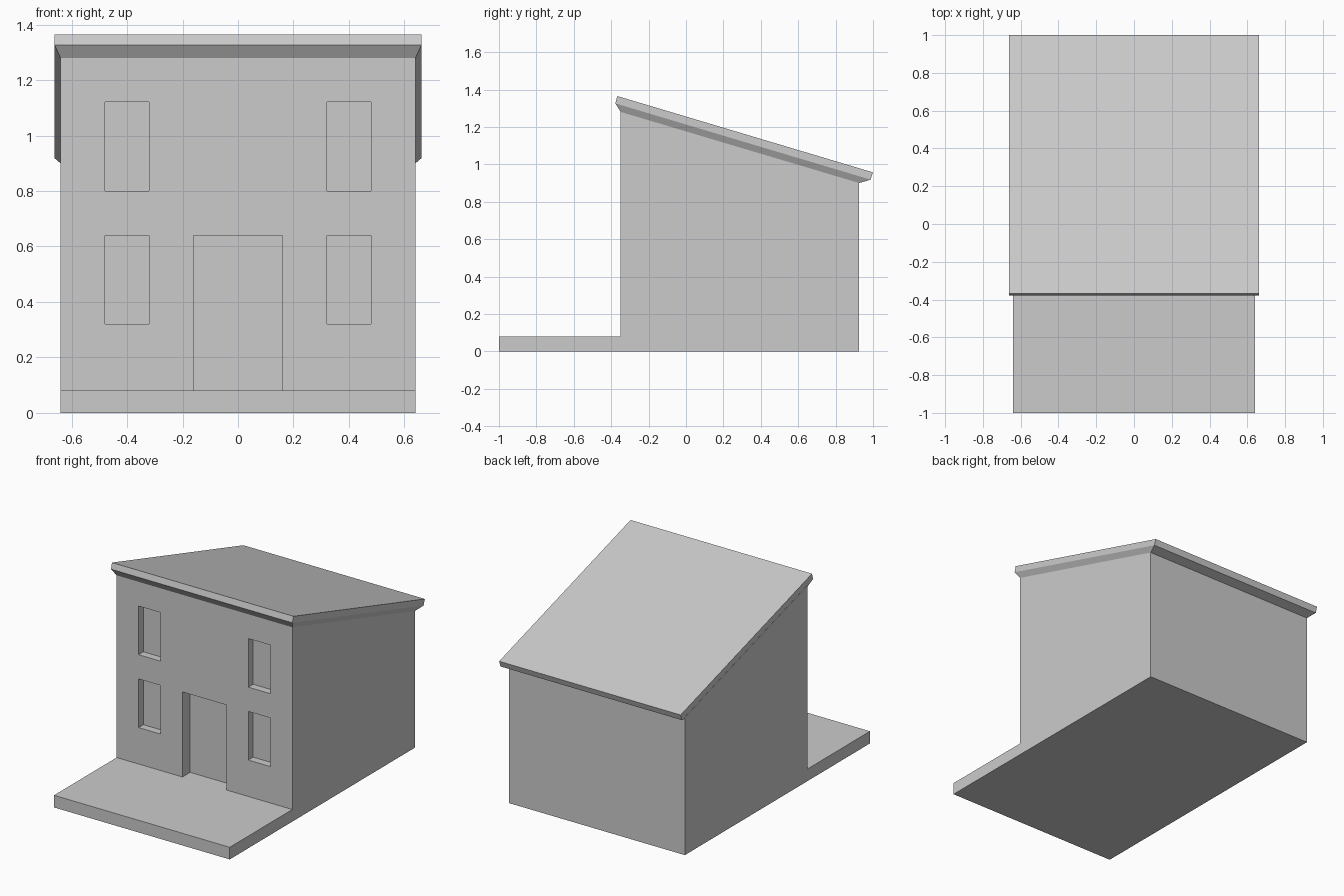
import bpy, bmesh

if "Cube" in bpy.data.objects:
    bpy.data.objects.remove(bpy.data.objects["Cube"])

FRONT, BACK, HALF = -0.349, 0.926, 0.64


def link(name, bm):
    bmesh.ops.recalc_face_normals(bm, faces=bm.faces)
    mesh = bpy.data.meshes.new(name)
    bm.to_mesh(mesh)
    bm.free()
    obj = bpy.data.objects.new(name, mesh)
    bpy.context.collection.objects.link(obj)
    return obj


def loft(name, rings):
    """Closed solid through rings of matching points."""
    bm = bmesh.new()
    loops = [[bm.verts.new(p) for p in ring] for ring in rings]
    for a, b in zip(loops, loops[1:]):
        for i in range(len(a)):
            j = (i + 1) % len(a)
            bm.faces.new((a[i], a[j], b[j], b[i]))
    bm.faces.new(loops[0])
    bm.faces.new(loops[-1])
    return link(name, bm)


def box(name, x0, x1, y0, y1, z0, z1):
    return loft(name, [[(x0, y0, z), (x1, y0, z), (x1, y1, z), (x0, y1, z)]
                       for z in (z0, z1)])


def recess(target, x0, x1, z0, z1, depth):
    cutter = box("recess_cutter", x0, x1, FRONT - 0.1, FRONT + depth, z0, z1)
    cutter.hide_render = True
    mod = target.modifiers.new("recess", "BOOLEAN")
    mod.operation, mod.solver, mod.object = "DIFFERENCE", "EXACT", cutter
    bpy.context.view_layer.objects.active = target
    bpy.ops.object.modifier_apply(modifier=mod.name)
    bpy.data.objects.remove(cutter)


# Walls and front terrace share one side profile
profile = [(-1, 0), (BACK, 0), (BACK, 0.90), (FRONT, 1.28), (FRONT, 0.08), (-1, 0.08)]
walls = loft("walls_and_terrace",
             [[(x, y, z) for y, z in profile] for x in (-HALF, HALF)])

# Doorway and four windows
recess(walls, -0.16, 0.16, 0.08, 0.64, 0.08)
for left in (-0.48, 0.32):
    for sill in (0.32, 0.80):
        recess(walls, left, left + 0.16, sill, sill + 0.32, 0.05)

# Sloping roof: flared underside, then a thin square-edged slab
sections = [(HALF, FRONT, 1.28, BACK, 0.90),
            (0.661, -0.378, 1.326, 0.987, 0.918),
            (0.661, -0.367, 1.365, 1.0, 0.957)]
loft("roof", [[(-w, yf, zf), (w, yf, zf), (w, yb, zb), (-w, yb, zb)]
              for w, yf, zf, yb, zb in sections])
